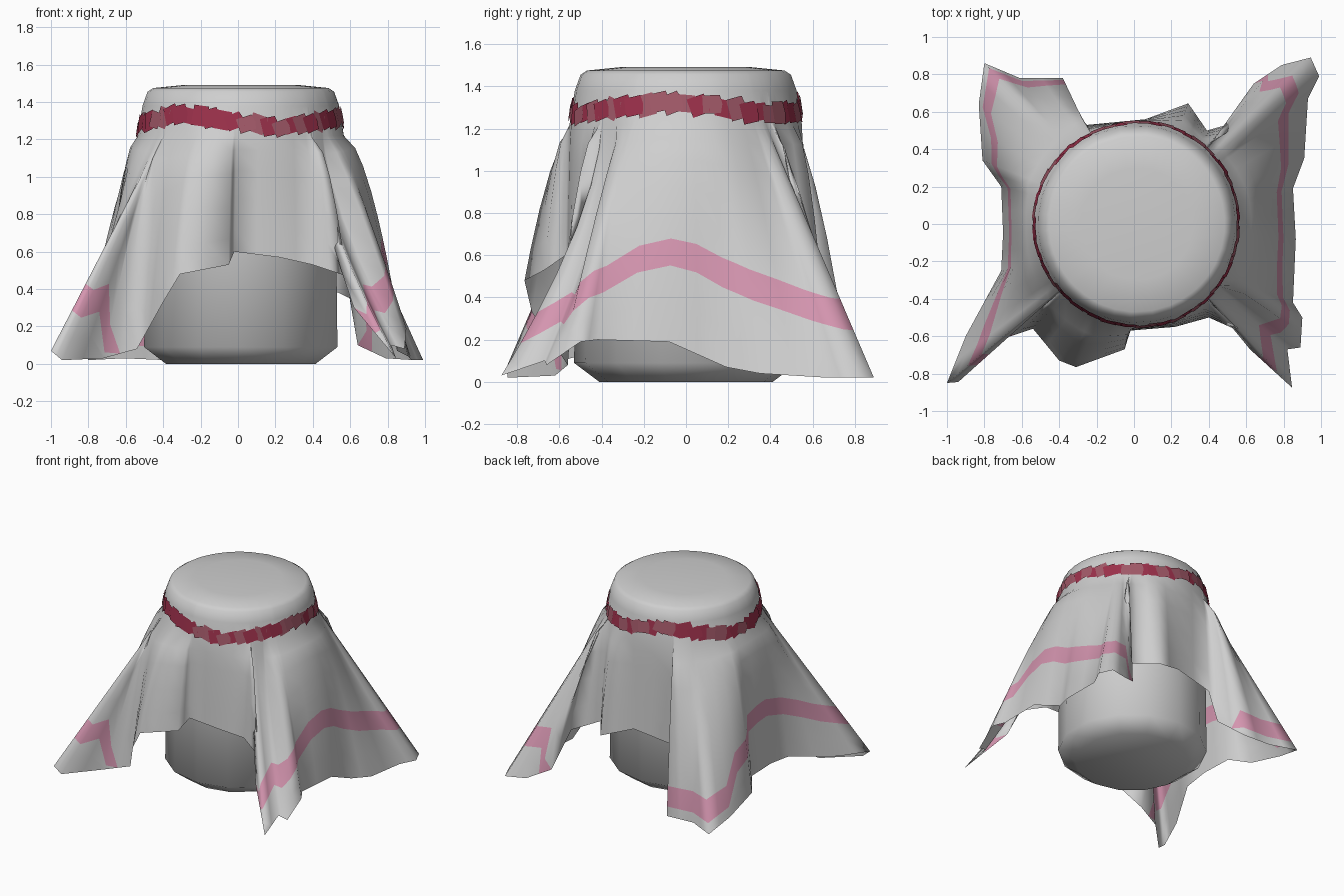
import bpy, bmesh, math, random
from mathutils import Vector, Matrix

if "Cube" in bpy.data.objects:
    bpy.data.objects.remove(bpy.data.objects["Cube"])

random.seed(4)
CX = 0.015  # barrel axis


def material(name, rgb):
    m = bpy.data.materials.new(name)
    m.diffuse_color = (*rgb, 1)
    m.use_nodes = True
    m.node_tree.nodes["Principled BSDF"].inputs["Base Color"].default_value = m.diffuse_color
    return m


GREY = material("light grey cloth", (0.62, 0.62, 0.62))
PINK = material("pink stripe", (0.66, 0.30, 0.43))
RED = material("dark red cord", (0.33, 0.03, 0.07))
ROSE = material("faded red cord", (0.36, 0.10, 0.14))


def make_object(name, bm, mats):
    me = bpy.data.meshes.new(name)
    bm.to_mesh(me)
    bm.free()
    ob = bpy.data.objects.new(name, me)
    bpy.context.collection.objects.link(ob)
    for m in mats:
        me.materials.append(m)
    return ob


def skin(bm, rings, colour=lambda r: 0):
    """Join closed rings of points, listed from top to bottom."""
    vs = [[bm.verts.new(p) for p in ring] for ring in rings]
    n = len(vs[0])
    for r in range(len(vs) - 1):
        for j in range(n):
            k = (j + 1) % n
            f = bm.faces.new((vs[r][j], vs[r + 1][j], vs[r + 1][k], vs[r][k]))
            f.material_index = colour(r)
            f.smooth = True
    return vs


def circle(angles, r, z):
    return [Vector((CX + r * math.cos(a), r * math.sin(a), z)) for a in angles]


# Barrel under the cloth, chamfered and softly shaded at the foot
bm = bmesh.new()
steps = [2 * math.pi * (i + 0.5) / 14 for i in range(14)]
vs = skin(bm, [circle(steps, 0.44, 1.45), circle(steps, 0.515, 1.36),
               circle(steps, 0.53, 0.09), circle(steps, 0.41, 0)])
for f in (bm.faces.new(vs[0]), bm.faces.new(vs[-1][::-1])):
    f.smooth = True
make_object("barrel", bm, [GREY])

# Cloth hem: left side, front, right side, back
HEM = [
    (-.70, -.05, .20), (-.71, -.25, .18), (-.90, -.60, .10), (-1.0, -.85, .07),
    (-.94, -.845, .02), (-.72, -.62, .03), (-.54, -.56, .08), (-.40, -.73, .33),
    (-.31, -.765, .48), (-.05, -.67, .53), (-.02, -.57, .60), (.22, -.55, .57),
    (.40, -.50, .53), (.58, -.58, .47), (.62, -.67, .30), (.845, -.875, .03),
    (.82, -.67, .10), (.89, -.66, .08), (.90, -.50, .19), (.85, -.42, .20),
    (.865, -.08, .19), (.85, .19, .07), (.91, .35, .04), (.93, .67, .02),
    (.99, .79, .02), (.945, .89, .02), (.79, .85, .03), (.64, .75, .10),
    (.60, .56, .35), (.39, .50, .45), (.29, .645, .42), (.06, .56, .50),
    (-.25, .53, .45), (-.30, .57, .20), (-.38, .78, .02), (-.61, .78, .03),
    (-.80, .86, .02), (-.83, .64, .08), (-.81, .34, .15), (-.71, .20, .20)]
hem = []
for i, p in enumerate(HEM):
    p, q = Vector(p), Vector(HEM[(i + 1) % len(HEM)])
    hem += [p, (p + q) / 2]
angles = sorted(math.atan2(p.y, p.x) % (2 * math.pi) for p in hem)
# rotate the sorted angles so that they start at the left side
start = math.atan2(-.05, -.70) % (2 * math.pi)
first = min(range(len(angles)), key=lambda i: abs(angles[i] - start))
angles = angles[first:] + angles[:first]


def stripe_level(p):
    """How far down a column the stripe lies; past 1 there is none."""
    if p.y > 0.5 and -0.84 < p.x < -0.35:   # back left corner
        return 0.88
    s = 0.57 + 0.18 * min(1, abs(p.y) / 0.85)
    if abs(p.y) > 0.45:
        s += 3.0 * max(0, 0.79 - abs(p.x))
    if p.x > 0 and p.y < -0.4 or p.x < 0 and p.y > 0.25:
        s += 0.06
    return s


def bulge(p, q):
    """Exponent of the flare: short folds billow, long corners hang late."""
    if p.y < -0.6 and p.x > 0.6:
        return 1.5
    reach = (p.xy - q.xy).length
    k = min(1, max(0, (reach - 0.25) / 0.35))
    return 0.5 + 0.5 * k


WAIST_Z = 1.22
waist = circle(angles, 0.552, WAIST_Z)
columns = []
for p, q in zip(hem, waist):
    s, e = stripe_level(p), bulge(p, q)
    a, b = min(1, s - 0.062), min(1, s + 0.062)
    col = []
    for t in (0, a * .12, a * .3, a * .55, a * .8, a, b, (b + 1) / 2, 1):
        f = t ** e
        col.append(Vector((q.x + (p.x - q.x) * f, q.y + (p.y - q.y) * f,
                           q.z + (p.z - q.z) * t)))
    columns.append(col)

bm = bmesh.new()
rings = [circle(angles, 0.30, 1.492), circle(angles, 0.47, 1.475),
         circle(angles, 0.50, 1.455), circle(angles, 0.527, 1.38)]
rings += [list(r) for r in zip(*columns)]
vs = skin(bm, rings, lambda r: 1 if r == 9 else 0)
cap = bm.faces.new(vs[0])
cap.smooth = True
bmesh.ops.remove_doubles(bm, verts=bm.verts, dist=0.0005)
make_object("draped_cloth", bm, [GREY, PINK])

# Cord band: overlapping, tilted flat pieces lying on the sloping waist
bm = bmesh.new()
COUNT = 54
for i in range(COUNT):
    a = 2 * math.pi * i / COUNT
    z = 1.297 + 0.03 * math.sin(3 * a + 2.0) + random.uniform(-.01, .01)
    w, h = 0.048, random.uniform(0.04, 0.056)
    r = 0.552 - (z - 1.22) * 0.156 + 0.004 + 0.002 * (i % 3)
    m = (Matrix.Translation((CX, 0, z)) @ Matrix.Rotation(a, 4, 'Z')
         @ Matrix.Translation((r, 0, 0)) @ Matrix.Rotation(-0.155, 4, 'Y')
         @ Matrix.Rotation(random.uniform(-.4, .4), 4, 'X'))
    shape = [(-w, -h), (w * .8, -h), (w, 0), (w * .8, h), (-w, h)]
    f = bm.faces.new([bm.verts.new(m @ Vector((0, u, v))) for u, v in shape])
    f.material_index = 1 if random.random() < 0.35 else 0
make_object("cord_band", bm, [RED, ROSE])
